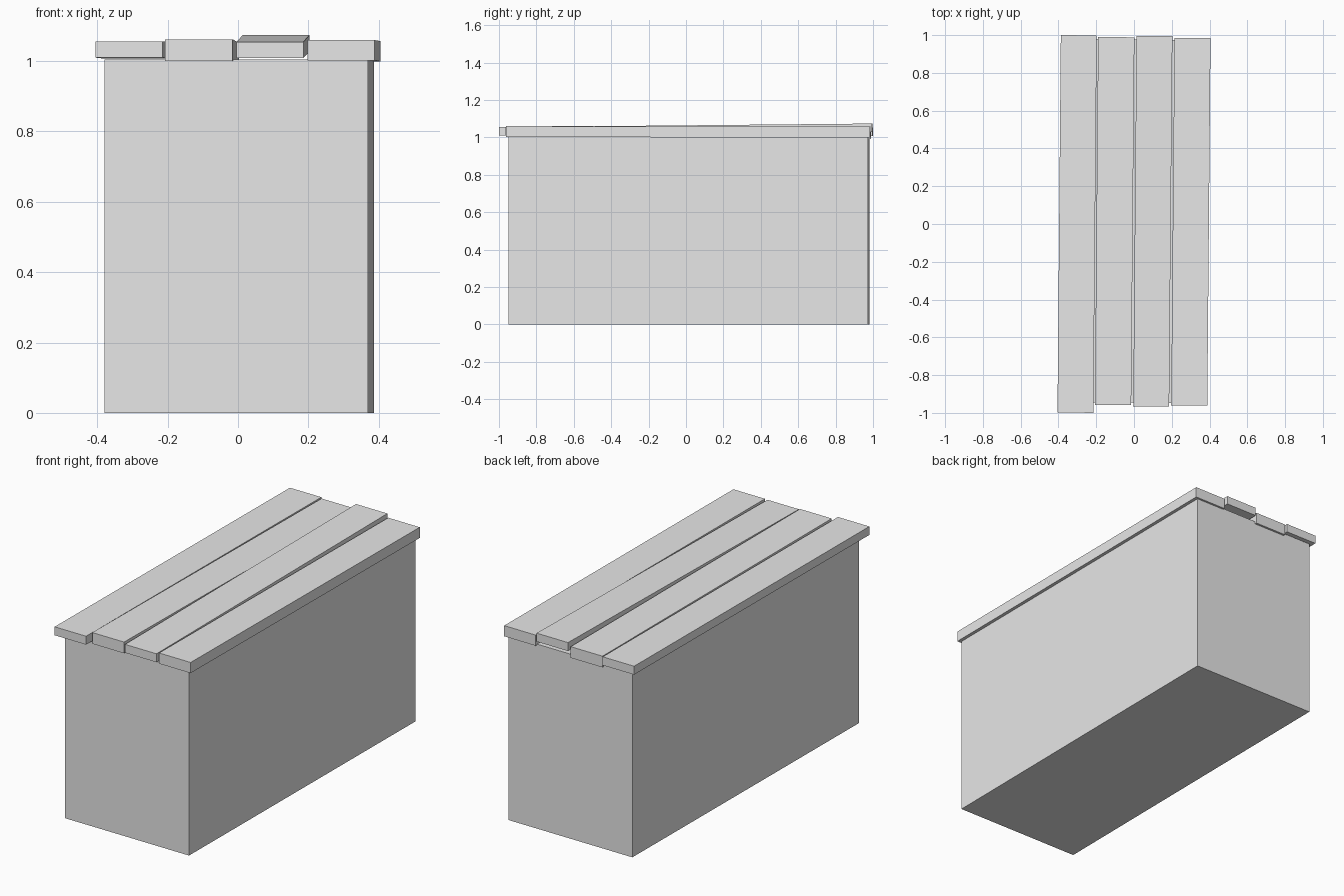
import bpy
import bmesh

cube = bpy.data.objects.get("Cube")
if cube:
    bpy.data.objects.remove(cube, do_unlink=True)

grey = bpy.data.materials.new("light_grey")
grey.use_nodes = True
grey.diffuse_color = (0.8, 0.8, 0.8, 1)
grey.node_tree.nodes["Principled BSDF"].inputs["Base Color"].default_value = (0.8, 0.8, 0.8, 1)

TURN = 0.0088  # slight clockwise turn of the whole piece


def beam(name, x, width, y0, y1, z_front, z_back, thick):
    """Flat-sided beam from y0 to y1; x is its left edge at the front, z its underside."""
    bm = bmesh.new()
    bmesh.ops.create_cube(bm, size=1)
    for v in bm.verts:
        t = v.co.y + 0.5
        across = (v.co.x + 0.5) * width
        along = (y1 - y0) * t
        v.co.z = z_front + (z_back - z_front) * t + (v.co.z + 0.5) * thick
        v.co.x = x + across + along * TURN
        v.co.y = y0 + along - across * TURN
    mesh = bpy.data.meshes.new(name)
    bm.to_mesh(mesh)
    bm.free()
    mesh.materials.append(grey)
    obj = bpy.data.objects.new(name, mesh)
    bpy.context.collection.objects.link(obj)


# Solid base
beam("base_block", -0.38, 0.75, -0.943, 0.98, 0, 0, 1.004)

# Uneven top planks, each tilted a little
planks = [
    (-0.405, 0.19, -0.998, 1.0, 1.01, 1.008, 0.046),
    (-0.207, 0.192, -0.957, 0.99, 1.001, 0.991, 0.061),
    (-0.004, 0.19, -0.965, 0.996, 1.009, 1.028, 0.046),
    (0.197, 0.191, -0.96, 0.986, 1.002, 0.999, 0.058),
]
for i, spec in enumerate(planks, 1):
    beam(f"top_plank_{i}", *spec)
